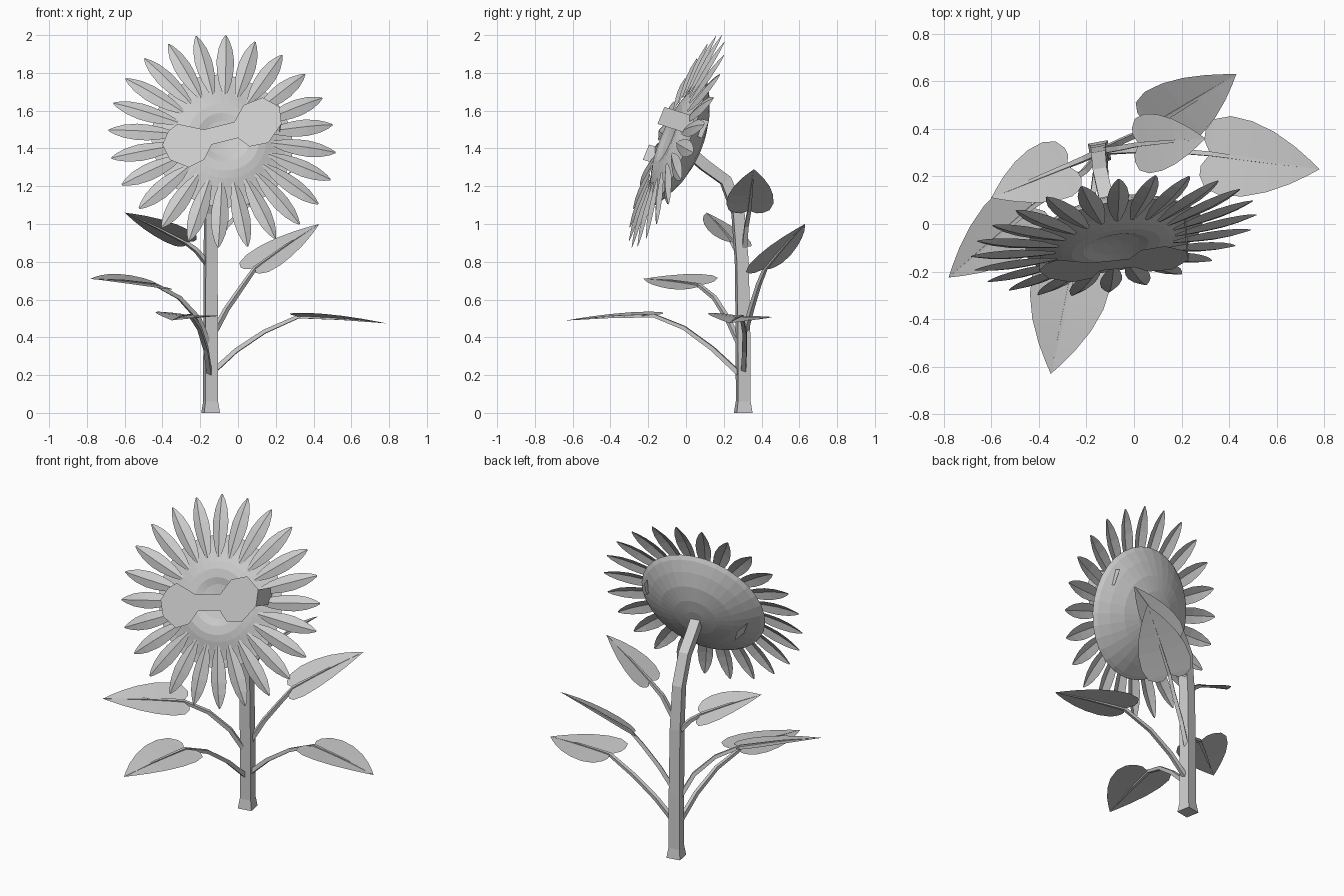
import bpy, math
from mathutils import Vector, Matrix

if "Cube" in bpy.data.objects:
    bpy.data.objects.remove(bpy.data.objects["Cube"])

def make(name, verts, faces):
    me = bpy.data.meshes.new(name)
    me.from_pydata([tuple(v) for v in verts], [], faces)
    me.update()
    ob = bpy.data.objects.new(name, me)
    bpy.context.collection.objects.link(ob)
    return ob

def tube(name, path, radii, ref, n=4):
    """Sweep an n-sided section along a path."""
    pts = [Vector(p) for p in path]
    verts, faces = [], []
    for i, p in enumerate(pts):
        t = (pts[min(i + 1, len(pts) - 1)] - pts[max(i - 1, 0)]).normalized()
        a = (ref - t * ref.dot(t)).normalized()
        b = t.cross(a)
        for k in range(n):
            g = 2 * math.pi * (k + .5) / n
            verts.append(p + (a * math.cos(g) + b * math.sin(g)) * radii[i])
    for i in range(len(pts) - 1):
        for k in range(n):
            l = (k + 1) % n
            faces.append((i * n + k, i * n + l, i * n + n + l, i * n + n + k))
    faces += [tuple(reversed(range(n))), tuple(range(len(verts) - n, len(verts)))]
    return make(name, verts, faces)

# Stem: square section, bending forward into the head
yaw = math.radians(10.5)
side = Vector((math.cos(yaw), math.sin(yaw), 0))
tube("stem",
     [(-.145, .303, 0), (-.145, .303, .06), (-.145, .302, .4), (-.145, .295, .8),
      (-.145, .275, 1.06), (-.14, .21, 1.23), (-.115, .10, 1.31), (-.1, .03, 1.37)],
     [.06, .048, .047, .045, .043, .042, .042, .042], side)

# Head frame: local x right, y up, z out of the face
center = Vector((-.085, -.048, 1.437))
nrm = Vector((.17, -.91, .38)).normalized()
right = Vector((0, 0, 1)).cross(nrm).normalized()
up = nrm.cross(right)
head = Matrix((right, up, nrm)).transposed().to_4x4()
head.translation = center

# Seed head and the dome behind it, as lathed profiles
def lathe(name, prof, n=32):
    verts, faces = [], []
    for r, s in prof:
        for k in range(n):
            g = 2 * math.pi * k / n
            verts.append(head @ Vector((r * math.cos(g), r * math.sin(g), s)))
    m = len(prof)
    for i in range(m - 1):
        for k in range(n):
            l = (k + 1) % n
            faces.append((i * n + k, i * n + l, i * n + n + l, i * n + n + k))
    faces += [tuple(reversed(range(n))), tuple(range((m - 1) * n, m * n))]
    return make(name, verts, faces)

lathe("calyx", [(.05, -.125), (.13, -.115), (.22, -.09), (.30, -.052), (.36, -.015),
                (.38, .005), (.33, .012), (.26, .005)])
lathe("seed_disc", [(.34, .01), (.28, .028), (.23, .046), (.19, .056), (.14, .055),
                    (.10, .042), (.03, .032)])

# Petals: folded along the midline, 24 around the rim
petal = [(.255, .012, .045), (.33, .034, .042), (.40, .045, .038), (.46, .047, .033),
         (.53, .037, .022), (.58, .02, .010), (.61, .004, .002)]
pv, pf = [], []
for k in range(24):
    rot = Matrix.Rotation(2 * math.pi * k / 24 + math.radians(84), 4, 'Z')
    b = len(pv)
    for r, w, s in petal:
        for x, z in ((-w, s - w * .35), (0, s), (w, s - w * .35)):
            pv.append(head @ rot @ Vector((r, x, z)))
    for i in range(len(petal) - 1):
        for j in (0, 1):
            q = b + i * 3 + j
            pf.append((q, q + 3, q + 4, q + 1))
make("petals", pv, pf)

# Leaves: heart-shaped blade on a curved stalk that runs on as the midrib
outline = [(-.07, .12), (-.07, .21), (-.01, .32), (.14, .37), (.34, .35),
           (.55, .28), (.75, .175), (.9, .075)]

def leaf(name, stalk, notch, tip, width=1.0, roll=0):
    notch, tip = Vector(notch), Vector(tip)
    u = tip - notch
    L = u.length
    u.normalize()
    w = Vector((0, 0, 1)).cross(u).normalized()
    w = Matrix.Rotation(math.radians(roll), 3, u) @ w
    nz = u.cross(w)
    def P(a, c):
        lift = .05 * max(a, 0) * (1 - a) + .06 * abs(c)
        return notch + (u * a + w * c * width + nz * lift) * L
    # per outline row: spine, left edge, right edge
    m = len(outline)
    verts = []
    for a, c in outline:
        verts += [P(max(a, 0), 0), P(a, c), P(a, -c)]
    verts.append(tip)
    faces = []
    for i in range(m - 1):
        p, q = i * 3, i * 3 + 3
        faces += [(p, p + 1, q + 1, q), (p, q, q + 2, p + 2)]
    e = m * 3 - 3
    faces += [(e, e + 1, 3 * m), (e, 3 * m, e + 2)]
    # the lobes behind the notch all share the notch vertex
    faces = [tuple(dict.fromkeys(0 if v in (3, 6) else v for v in f)) for f in faces]
    make(name + "_blade", verts, faces)
    path = stalk + [tuple(notch), tuple(P(.5, 0)), tuple(tip)]
    k = len(stalk)
    radii = [.018 - .005 * i / k for i in range(k)] + [.013, .009, .001]
    tube(name + "_stalk", path, radii, w)

leaf("upper_left_leaf", [(-.155, .30, .78), (-.22, .27, .86)],
     (-.28, .245, .905), (-.60, .11, 1.06), .95, 15)
leaf("upper_right_leaf", [(-.125, .31, .88), (-.06, .32, .99)],
     (.02, .335, 1.07), (.30, .36, 1.29), .95)
leaf("middle_right_leaf", [(-.13, .31, .42), (-.06, .345, .55), (.03, .385, .68)],
     (.09, .42, .765), (.43, .63, 1.0), .85, 13)
leaf("middle_left_leaf", [(-.15, .29, .35), (-.21, .22, .50), (-.31, .15, .61)],
     (-.43, .07, .675), (-.78, -.225, .71), .88, -14)
leaf("lower_front_leaf", [(-.15, .29, .20), (-.17, .14, .34), (-.205, -.01, .45)],
     (-.25, -.17, .515), (-.35, -.63, .49), .96, -4)
leaf("lower_right_leaf", [(-.13, .305, .22), (-.01, .31, .33), (.14, .31, .43)],
     (.32, .295, .51), (.78, .23, .475), .98, -4)

# Tilted sunglasses: flat front plus a temple on each side
front = [(-.40, 1.42), (-.37, 1.49), (-.32, 1.53), (-.18, 1.50), (-.02, 1.54),
         (.03, 1.63), (.13, 1.67), (.22, 1.62), (.23, 1.53), (.16, 1.43),
         (.06, 1.41), (.0, 1.455), (-.14, 1.42), (-.18, 1.34), (-.26, 1.30), (-.36, 1.34)]
gv = [Vector((x, -.245 + .41 * (z - 1.30), z)) for x, z in front]
make("sunglasses_front", gv, [tuple(reversed(range(len(gv))))])
for name, i, j, off in (("right_temple", 7, 8, (-.015, .235, -.075)),
                        ("left_temple", 0, 15, (.03, .22, -.06))):
    d = Vector(off)
    make(name, [gv[i], gv[j], gv[j] + d, gv[i] + d], [(0, 1, 2, 3)])
